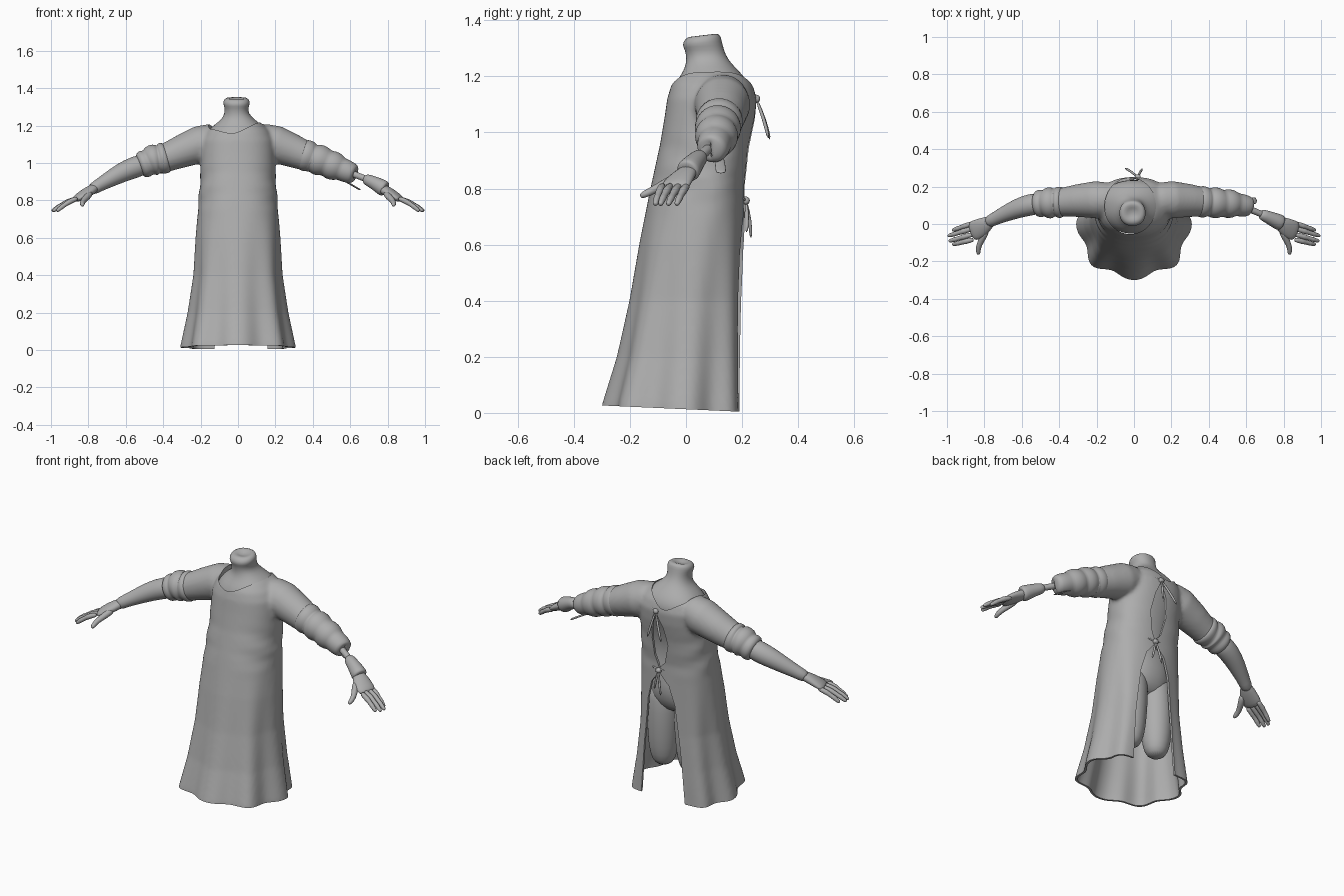
import bpy, bmesh, math
from mathutils import Vector

grey = bpy.data.materials.new("plain_grey")
grey.diffuse_color = (0.42, 0.42, 0.42, 1)


def finish(name, bm, subdiv=0):
    bmesh.ops.recalc_face_normals(bm, faces=bm.faces)
    me = bpy.data.meshes.new(name)
    bm.to_mesh(me)
    bm.free()
    me.materials.append(grey)
    ob = bpy.data.objects.new(name, me)
    bpy.context.collection.objects.link(ob)
    for p in me.polygons:
        p.use_smooth = True
    if subdiv:
        m = ob.modifiers.new("round", 'SUBSURF')
        m.levels = m.render_levels = subdiv
    return ob


def skin_rings(bm, rings):
    """Bridge rings of points into a closed skin."""
    rows = [[bm.verts.new(p) for p in r] for r in rings]
    n = len(rows[0])
    for a, b in zip(rows, rows[1:]):
        for i in range(n):
            bm.faces.new((a[i], a[(i + 1) % n], b[(i + 1) % n], b[i]))
    bm.faces.new(rows[0])
    bm.faces.new(rows[-1])


def tube(name, pts, sides=12, subdiv=1):
    """Tube along (x, y, z, width radius[, height radius]) points."""
    bm = bmesh.new()
    P = [Vector(p[:3]) for p in pts]
    rings = []
    for i, p in enumerate(pts):
        d = (P[min(i + 1, len(P) - 1)] - P[max(i - 1, 0)]).normalized()
        u = d.cross(Vector((0, 0, 1)))
        u = u.normalized() if u.length > 0.2 else Vector((1, 0, 0))
        v = u.cross(d).normalized()
        ru, rv = p[3], p[-1]
        rings.append([P[i] + u * ru * math.cos(t) + v * rv * math.sin(t)
                      for t in (2 * math.pi * k / sides for k in range(sides))])
    skin_rings(bm, rings)
    return finish(name, bm, subdiv)


def loft(name, rows, inset=0.0, folds=0.0, sides=96, steps=4, subdiv=0, power=0.88):
    """Stacked ovals given as (z, half width, centre y, front y, back y)."""
    bm = bmesh.new()
    fine = []
    for a, b in zip(rows, rows[1:]):
        fine += [[p + (q - p) * s / steps for p, q in zip(a, b)] for s in range(steps)]
    fine.append(rows[-1])
    rings = []
    for z, hx, cy, yf, yb in fine:
        f = max(0.0, 1 - z / 0.75) * folds
        ring = []
        for k in range(sides):
            t = 2 * math.pi * k / sides
            c, s = math.cos(t), math.sin(t)
            w = 1 + f * (math.cos(8 * t) - 1)
            if folds and 0.7 < z < 1.02:      # soft creases around the waist
                w += 0.02 * abs(c) * math.sin(48 * z + 4 * s) * math.sin((z - 0.7) / 0.32 * math.pi)
            x = math.copysign(abs(c) ** power, c) * (hx - inset) * w
            r = (yb - cy if s > 0 else cy - yf) - inset
            ring.append((x, cy + math.copysign(abs(s) ** power, s) * r * w, z))
        rings.append(ring)
    skin_rings(bm, rings)
    return finish(name, bm, subdiv)


def prism(name, outline, y0, y1):
    """Outline in x and z pushed along y."""
    bm = bmesh.new()
    skin_rings(bm, [[(x, y, z) for x, z in outline] for y in (y0, y1)])
    return finish(name, bm)


# Gown: flared body and two short sleeves merged into one solid
gown_rows = [(-0.08, .325, 0, -.315, .238), (.03, .307, 0, -.30, .232),
             (.2, .27, .01, -.247, .224), (.4, .239, .02, -.202, .217),
             (.6, .227, .04, -.167, .212), (.8, .21, .07, -.127, .208),
             (.95, .2, .09, -.094, .226), (1.05, .2, .1, -.077, .246),
             (1.12, .197, .11, -.067, .252), (1.17, .172, .11, -.052, .238),
             (1.205, .135, .105, -.027, .213), (1.235, .088, .09, -.002, .182)]
gown = loft("gown", gown_rows, folds=0.06)
sleeves = [tube("sleeve", [(s * .08, .125, 1.13, .07), (s * .14, .13, 1.12, .09),
                           (s * .2, .13, 1.1, .1), (s * .3, .125, 1.062, .088),
                           (s * .38, .117, 1.03, .077), (s * .41, .115, 1.02, .075)], 32, 0)
           for s in (-1, 1)]
bpy.ops.object.select_all(action='DESELECT')
for o in sleeves + [gown]:
    o.select_set(True)
bpy.context.view_layer.objects.active = gown
bpy.ops.object.join()

# Helpers that hollow the gown, trim the hem and open the neck and back
hollow = loft("hollow_cutter", [r for r in gown_rows if r[0] < 1.1] + [(1.09, .19, .11, -.065, .245)],
              inset=0.014, folds=0.06)
for v in hollow.data.vertices:
    if v.co.z < -0.07:
        v.co.z = -0.2
hem = prism("hem_cutter", [(-1, -.5), (1, -.5), (1, 0), (-1, 0)], -1, 1)
for v in hem.data.vertices:
    if v.co.z > -0.1:
        v.co.z = 0.013 - 0.045 * v.co.y
bm = bmesh.new()
skin_rings(bm, [[(-.02 + .137 * math.cos(t), .096 + .15 * math.sin(t), z)
                 for t in (2 * math.pi * k / 64 for k in range(64))] for z in (1.07, 1.5)])
neckline = finish("neckline_cutter", bm)
upper_gap = prism("upper_gap_cutter", [(.02, 1.11), (-.02, 1.03), (-.037, .92), (-.01, .81), (.028, .77),
                                       (.055, .84), (.065, .94), (.05, 1.04)], .1, .5)
lower_gap = prism("lower_gap_cutter", [(.028, .745), (-.035, .68), (-.07, .57), (-.1, .3), (-.135, -.1),
                                       (.165, -.1), (.14, .3), (.11, .57), (.08, .68)], .1, .5)
cutters = [hollow, hem, neckline, upper_gap, lower_gap]
m = gown.modifiers.new("merge", 'REMESH')
m.mode, m.voxel_size, m.use_smooth_shade = 'VOXEL', 0.011, True
m = gown.modifiers.new("soften", 'SMOOTH')
m.iterations, m.factor = 6, 0.5
for c in cutters:
    c.hide_render = True
    m = gown.modifiers.new("cut", 'BOOLEAN')
    m.operation, m.solver, m.object = 'DIFFERENCE', 'EXACT', c
bpy.ops.object.select_all(action='DESELECT')
gown.select_set(True)
bpy.context.view_layer.objects.active = gown
bpy.ops.object.convert(target='MESH')
bpy.ops.object.shade_smooth_by_angle(angle=math.radians(45))
for c in cutters:
    bpy.data.objects.remove(c)

# Torso, seat and neck stump
body_rows = [(.48, .1, .06, -.01, .12), (.53, .15, .06, -.04, .17), (.62, .165, .06, -.05, .195),
             (.72, .155, .06, -.05, .18), (.85, .14, .06, -.04, .15), (.98, .16, .08, -.04, .185),
             (1.07, .175, .1, -.05, .22), (1.12, .186, .11, -.056, .241), (1.17, .162, .11, -.042, .228),
             (1.205, .126, .105, -.018, .203), (1.235, .085, .09, -.002, .172), (1.265, .064, .075, .002, .147),
             (1.295, .063, .065, -.004, .135), (1.32, .073, .058, -.014, .127), (1.343, .066, .06, -.004, .122),
             (1.35, .045, .06, .02, .1), (1.335, .015, .06, .045, .075)]
body = loft("body", body_rows, sides=32, steps=1, subdiv=1, power=0.92)
for v in body.data.vertices:
    if v.co.z > 1.24:
        v.co.x -= 0.008
        v.co.z += 0.12 * (v.co.y - 0.06) if v.co.z > 1.3 else 0

# Thigh stumps
for s, side in ((-1, "right"), (1, "left")):
    tube(side + "_thigh", [(s * .08, .075, .64, .075), (s * .083, .08, .55, .09), (s * .088, .08, .4, .09),
                           (s * .09, .078, .26, .082), (s * .09, .076, .18, .066), (s * .09, .075, .145, .035)], 20)

# Rolled cuffs
tube("right_cuff", [(-.37, .117, 1.034, .065), (-.385, .117, 1.03, .084), (-.41, .115, 1.022, .086),
                    (-.425, .115, 1.017, .07), (-.44, .114, 1.02, .086), (-.465, .112, 1.01, .084),
                    (-.48, .112, 1.002, .067), (-.495, .11, .996, .076), (-.52, .109, .988, .072),
                    (-.53, .108, .984, .05)], 24)
tube("left_cuff", [(.33, .12, 1.05, .07), (.35, .12, 1.045, .086), (.385, .117, 1.032, .085),
                   (.4, .116, 1.025, .07), (.415, .115, 1.022, .084), (.455, .112, 1.008, .083),
                   (.475, .11, 1.0, .068), (.495, .11, .99, .08), (.535, .106, .975, .074),
                   (.55, .104, .968, .06), (.575, .1, .958, .062), (.61, .095, .943, .056),
                   (.63, .09, .937, .045), (.625, .09, .937, .02)], 24)
tube("cuff_strap", [(.53, .11, .925, .02, .005), (.58, .12, .9, .02, .005), (.62, .123, .875, .02, .005),
                    (.66, .125, .853, .022, .005)], 8)

# Forearms: full on one side, thin rod with wrist socket on the other
tube("right_forearm", [(-.47, .115, 1.005, .055), (-.55, .105, .978, .06), (-.62, .085, .95, .054),
                       (-.7, .05, .905, .042), (-.75, .025, .877, .034), (-.79, .005, .852, .033)], 16)
tube("left_forearm_rod", [(.58, .09, .955, .018), (.64, .072, .932, .018), (.72, .035, .9, .018)])
tube("left_wrist_socket", [(.675, .055, .917, .015), (.68, .053, .915, .03), (.72, .035, .898, .034),
                           (.765, .015, .873, .043), (.785, .005, .86, .044), (.79, .003, .858, .03)], 16)

# Hands: palm, four fingers and thumb on each side
bases = ((-.082, -.11, .97), (-.053, -.092, .99), (-.022, -.064, .995), (.006, -.034, .972))
for s, side in ((-1, "right"), (1, "left")):
    tube(side + "_palm", [(s * .755, .02, .872, .025, .02), (s * .775, .01, .862, .035, .027),
                          (s * .81, -.015, .84, .052, .027), (s * .85, -.035, .816, .057, .022),
                          (s * .875, -.042, .802, .05, .016)], 12)
    for i, (y0, y1, x1) in enumerate(bases):
        a, b = Vector((s * .855, y0, .813)), Vector((s * x1, y1, .742))
        pts = []
        for t, r in ((0, .015), (.33, .0145), (.4, .0165), (.48, .014), (.7, .0125), (.75, .0145), (.8, .0125), (.96, .011), (1, .006)):
            p = a.lerp(b, t)
            pts.append((p.x, p.y, p.z + .008 * math.sin(t * math.pi), r))
        tube(f"{side}_finger_{i + 1}", pts, 8)
    tube(side + "_thumb", [(s * .785, -.03, .842, .02), (s * .81, -.075, .815, .02), (s * .827, -.11, .798, .016),
                           (s * .833, -.135, .785, .015), (s * .832, -.157, .775, .012), (s * .831, -.163, .772, .006)], 8)

# Back ties: knot, two loose tails and a short band across the gap
for label, x, y, z, ends in (("upper", .02, .25, 1.12, ((-.05, .3, .97), (.045, .295, .975))),
                             ("lower", .028, .213, .757, ((.0, .232, .62), (.055, .215, .64)))):
    tube(label + "_tie_knot", [(x - .016, y, z, .007), (x - .01, y, z, .016), (x + .01, y, z, .016),
                               (x + .016, y, z, .007)], 10)
    tube(label + "_tie_band", [(x - .05, y - .012, z + .01, .006), (x, y, z, .006), (x + .05, y - .012, z + .01, .006)], 8)
    for i, e in enumerate(ends):
        mid = [(p + q) / 2 for p, q in zip((x, y, z), e)]
        tube(f"{label}_tie_tail_{i + 1}", [(x, y, z, .006), (mid[0], mid[1] + .006, mid[2], .007), (*e, .007)], 8)
